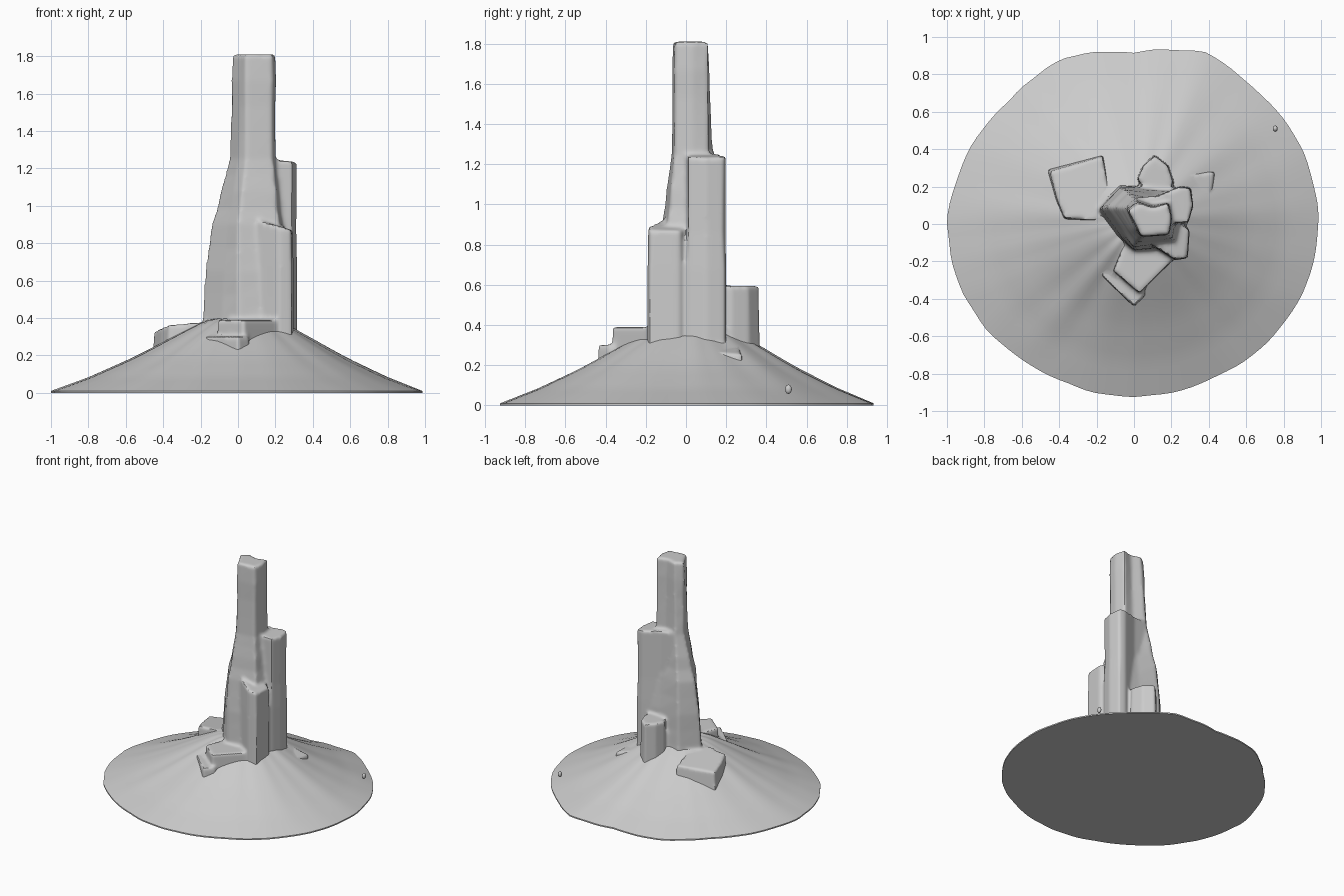
import bpy, bmesh, random
from math import sin, cos, radians, pi
from mathutils import noise, Vector

if "Cube" in bpy.data.objects:
    bpy.data.objects.remove(bpy.data.objects["Cube"])

random.seed(4)


def make_object(name, bm):
    bmesh.ops.recalc_face_normals(bm, faces=bm.faces)
    mesh = bpy.data.meshes.new(name)
    bm.to_mesh(mesh)
    bm.free()
    ob = bpy.data.objects.new(name, mesh)
    bpy.context.collection.objects.link(ob)
    return ob


def loft(name, rings):
    bm = bmesh.new()
    rows = [[bm.verts.new(p) for p in ring] for ring in rings]
    n = len(rows[0])
    for a, b in zip(rows, rows[1:]):
        for i in range(n):
            j = (i + 1) % n
            bm.faces.new((a[i], a[j], b[j], b[i]))
    bm.faces.new(rows[0][::-1])
    bm.faces.new(rows[-1])
    return make_object(name, bm)


def block(name, outline, top, foot=1.1, tilt=(0, 0), z0=0.12, levels=1):
    """Upright rock block: tapered prism with a tilted top and slightly wavy layers."""
    cx = sum(p[0] for p in outline) / len(outline)
    cy = sum(p[1] for p in outline) / len(outline)
    rings = []
    for k in range(levels + 1):
        t = k / levels
        s = foot + (1 - foot) * t
        if 0 < k < levels:
            s += random.uniform(-0.03, 0.03)
        rings.append([(cx + (x - cx) * s, cy + (y - cy) * s,
                       z0 + (top - z0 + (x - cx) * tilt[0] + (y - cy) * tilt[1]) * t)
                      for x, y in outline])
    return loft(name, rings)


def lerp_table(table, t):
    for (a, va), (b, vb) in zip(table, table[1:]):
        if t <= b:
            return va + (vb - va) * (t - a) / (b - a)
    return table[-1][1]


def apply_mod(ob, kind, **settings):
    mod = ob.modifiers.new(kind.lower(), kind)
    for key, value in settings.items():
        setattr(mod, key, value)
    bpy.context.view_layer.objects.active = ob
    bpy.ops.object.modifier_apply(modifier=mod.name)


# Main spire: plan outlines at a few heights, blended into irregular layers
sections = [
    (0.12, [(-.23, .08), (-.11, -.09), (0, -.17), (.25, -.15), (.28, .03), (.24, .2), (.1, .22), (-.1, .23)]),
    (0.40, [(-.20, .08), (-.09, -.07), (0, -.15), (.24, -.13), (.27, .03), (.23, .19), (.1, .20), (-.08, .21)]),
    (0.90, [(-.14, .09), (-.05, -.04), (0, -.12), (.22, -.09), (.24, .03), (.22, .15), (.1, .15), (-.05, .18)]),
    (1.25, [(-.05, .09), (0, -.03), (.04, -.075), (.19, -.06), (.205, .03), (.19, .12), (.1, .105), (0, .14)]),
    (1.81, [(-.03, .07), (.015, -.01), (.04, -.065), (.185, -.055), (.2, .03), (.18, .11), (.1, .085), (.03, .11)]),
]
rings = []
for (z0, a), (z1, b) in zip(sections, sections[1:]):
    for k in range(4):
        t = k / 4
        s = 1 + random.uniform(-0.035, 0.035)
        rings.append([(.08 + (p[0] + (q[0] - p[0]) * t - .08) * s,
                       .03 + (p[1] + (q[1] - p[1]) * t - .03) * s,
                       z0 + (z1 - z0) * t) for p, q in zip(a, b)])
rings.append([(x, y, 1.81) for x, y in sections[-1][1]])
spire = loft("main_spire", rings)

# Buttresses and fallen slabs around the spire
parts = [
    spire,
    block("east_buttress", [(.01, .14), (.12, .15), (.25, .2), (.3, .19), (.315, .1), (.29, .01), (.12, 0)],
          1.245, 1.0, (-.1, 0), levels=6),
    block("southeast_buttress", [(.12, -.04), (.11, -.12), (.22, -.19), (.285, -.18), (.295, -.03), (.2, .02)],
          0.895, 1.04, (-.3, 0), levels=4),
    block("north_block", [(.02, .24), (.05, .31), (.11, .365), (.18, .31), (.21, .22), (.11, .12)], 0.595, 1.12),
    block("west_slab", [(-.45, .28), (-.17, .36), (-.12, .1), (-.2, .02), (-.37, .03), (-.41, .13)],
          0.355, 1.12, (.08, -.12)),
    block("south_slab", [(.2, -.2), (.03, -.37), (-.11, -.25), (-.05, -.1), (.15, -.08)], 0.39, 1.05),
    block("south_ledge", [(.06, -.38), (0, -.44), (-.18, -.27), (-.1, -.15), (.05, -.2)], 0.30, 1.06),
    block("northeast_ledge", [(.25, .26), (.43, .28), (.4, .03), (.25, 0), (.15, .15)], 0.30, 1.1, (-.3, -.05)),
]

# Fuse the rock parts and weather their edges
bpy.ops.object.select_all(action='DESELECT')
for ob in parts:
    ob.select_set(True)
bpy.context.view_layer.objects.active = spire
bpy.ops.object.join()
apply_mod(spire, 'REMESH', mode='VOXEL', voxel_size=0.012)
apply_mod(spire, 'SMOOTH', factor=0.5, iterations=5)

# Talus cone: concave slope with an uneven rim (radius every 22.5 degrees)
rim = [.985, .985, .965, .99, .915, .96, .94, .965, 1.0, .985, .95, .92, .925, .92, .945, .975, .985]
rim_table = [(i * 22.5, r) for i, r in enumerate(rim)]
slope = [(0, .43), (.2, .385), (.3, .333), (.4, .28), (.5, .226), (.6, .175), (.8, .085), (1, .01)]
SEG, ROWS = 112, 20
apex = Vector((.03, .03))
cone = []
for row in range(ROWS + 1):
    t = 1 - row / ROWS * 0.96
    ring = []
    for i in range(SEG):
        ang = 360 * i / SEG
        d = Vector((cos(radians(ang)), sin(radians(ang))))
        r = lerp_table(rim_table, ang) + 0.008 * noise.noise((d.x * 6, d.y * 6, 2))
        p = apex.lerp(d * r, t)
        rib = 0.012 * noise.noise((d.x * 4, d.y * 4, 7)) * sin(pi * t)
        ring.append((p.x, p.y, lerp_table(slope, t) + rib))
    cone.append(ring)
cone.insert(0, [(x, y, 0) for x, y, z in cone[0]])
talus = loft("talus_base", cone)

# Merge spire and talus into one rock
apply_mod(talus, 'BOOLEAN', operation='UNION', solver='EXACT', object=spire)
bpy.data.objects.remove(spire)
talus.name = "rock_spire"

# Stray pebble on the slope
bm = bmesh.new()
bmesh.ops.create_icosphere(bm, subdivisions=2, radius=0.017)
for v in bm.verts:
    v.co = Vector((.755 + v.co.x * .8, .51 + v.co.y, .08 + v.co.z * 1.4))
pebble = make_object("pebble", bm)

for ob in (talus, pebble):
    bpy.ops.object.select_all(action='DESELECT')
    ob.select_set(True)
    bpy.context.view_layer.objects.active = ob
    bpy.ops.object.shade_smooth_by_angle(angle=radians(40))
